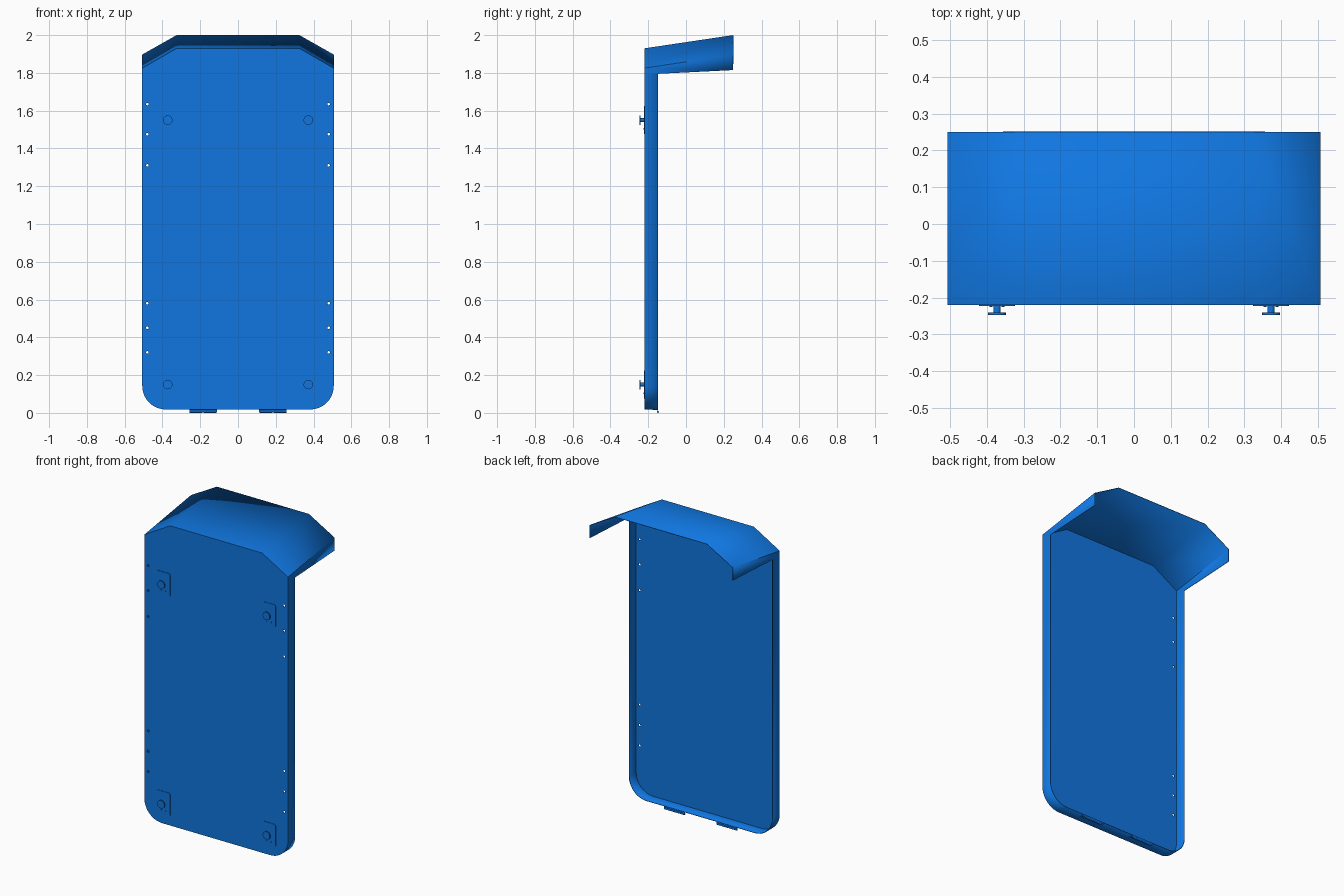
import bpy, bmesh, math
from mathutils import Matrix, Vector

if "Cube" in bpy.data.objects:
    bpy.data.objects.remove(bpy.data.objects["Cube"])

blue = bpy.data.materials.new("blue_paint")
blue.diffuse_color = (0.005, 0.18, 0.74, 1)
blue.use_nodes = True
blue.node_tree.nodes["Principled BSDF"].inputs["Base Color"].default_value = blue.diffuse_color


def finish(bm, name):
    bmesh.ops.recalc_face_normals(bm, faces=bm.faces)
    me = bpy.data.meshes.new(name)
    bm.to_mesh(me)
    bm.free()
    ob = bpy.data.objects.new(name, me)
    bpy.context.collection.objects.link(ob)
    me.materials.append(blue)
    return ob


def smooth(ob):
    bpy.ops.object.select_all(action='DESELECT')
    ob.select_set(True)
    bpy.context.view_layer.objects.active = ob
    bpy.ops.object.shade_smooth_by_angle(angle=math.radians(30))


def corner(cx, cz, r, a0, n):
    """Quarter arc of a rounded corner, starting at a0 degrees."""
    return [(cx + r * math.cos(math.radians(a0 + 90 * i / n)),
             cz + r * math.sin(math.radians(a0 + 90 * i / n))) for i in range(n + 1)]


def cylinder(bm, r, length, pos, axis, seg=24):
    rot = Vector((0, 0, 1)).rotation_difference(Vector(axis)).to_matrix().to_4x4()
    bmesh.ops.create_cone(bm, cap_ends=True, segments=seg, radius1=r, radius2=r,
                          depth=length, matrix=Matrix.Translation(pos) @ rot)


def box(bm, size, pos):
    bmesh.ops.create_cube(bm, size=1, matrix=Matrix.Translation(pos) @ Matrix.Diagonal((*size, 1)))


# Sheet panel with its folded rim and the rain hood
W, FRONT, RIM, BACK = 0.507, -0.22, -0.148, 0.25
low = corner(-W + 0.125, 0.143, 0.125, 180, 10) + corner(W - 0.125, 0.143, 0.125, 270, 10)
low = [(-W, 1.795)] + low + [(W, 1.795)]
top = [(W, 1.825), (0.325, 1.93), (-0.325, 1.93), (-W, 1.825)]
hood = [(W, 1.815), (W, 1.897), (0.325, 2.0), (-0.325, 2.0), (-W, 1.897), (-W, 1.815)]
bm = bmesh.new()


def ring(pts, y):
    return [bm.verts.new((x, y, z)) for x, z in pts]


f_low, f_top = ring(low, FRONT), ring(top, FRONT)
r_low, h = ring(low, RIM), ring(hood, BACK)
bm.faces.new(f_low + f_top)
for i in range(len(low) - 1):
    bm.faces.new((f_low[i], f_low[i + 1], r_low[i + 1], r_low[i]))
for i in range(3):
    bm.faces.new((f_top[i], f_top[i + 1], h[i + 2], h[i + 1]))
bm.faces.new((f_low[-1], f_top[0], h[1], h[0], r_low[-1]))
bm.faces.new((f_low[0], r_low[0], h[5], h[4], f_top[3]))
bmesh.ops.recalc_face_normals(bm, faces=bm.faces)
# make the outside face forward so the thickness grows inward
front = max(bm.faces, key=lambda f: abs(f.normal.y) * f.calc_area())
if front.normal.y > 0:
    bmesh.ops.reverse_faces(bm, faces=bm.faces)
me = bpy.data.meshes.new("panel_with_hood")
bm.to_mesh(me)
bm.free()
panel = bpy.data.objects.new("panel_with_hood", me)
bpy.context.collection.objects.link(panel)
me.materials.append(blue)
smooth(panel)
sheet = panel.modifiers.new("sheet", 'SOLIDIFY')
sheet.thickness = 0.004
sheet.offset = -1
sheet.use_even_offset = True

# Small screw holes down both sides
bm = bmesh.new()
for sx in (-1, 1):
    for z in (1.635, 1.475, 1.31, 0.58, 0.45, 0.32):
        cylinder(bm, 0.007, 0.04, (sx * 0.48, FRONT, z), (0, 1, 0), 12)
cutter = finish(bm, "hole_cutter")
cutter.hide_render = True
cut = panel.modifiers.new("holes", 'BOOLEAN')
cut.operation, cut.solver, cut.object = 'DIFFERENCE', 'EXACT', cutter
bpy.context.view_layer.objects.active = panel
for m in ("sheet", "holes"):
    bpy.ops.object.modifier_apply(modifier=m)
bpy.data.objects.remove(cutter)

# Four latches: rounded plate, stem, round knob and two rivets
for side, sx in (("left", -1), ("right", 1)):
    for level, z in (("upper", 1.55), ("lower", 0.15)):
        x = sx * 0.372
        bm = bmesh.new()
        outline = []
        for a, cx, cz in ((0, 1, 1), (90, -1, 1), (180, -1, -1), (270, 1, -1)):
            outline += corner(x + cx * 0.037, z + cz * 0.062, 0.012, a, 4)
        face = bm.faces.new([bm.verts.new((px, FRONT, pz)) for px, pz in outline])
        new = bmesh.ops.extrude_face_region(bm, geom=[face])["geom"]
        bmesh.ops.translate(bm, vec=(0, -0.003, 0),
                            verts=[v for v in new if isinstance(v, bmesh.types.BMVert)])
        cylinder(bm, 0.010, 0.022, (x, -0.231, z), (0, 1, 0))
        cylinder(bm, 0.025, 0.007, (x, -0.2435, z), (0, 1, 0), 32)
        for dx in (-0.016, 0.016):
            cylinder(bm, 0.004, 0.003, (x + dx, -0.2235, z - 0.045), (0, 1, 0), 10)
        smooth(finish(bm, f"{level}_{side}_latch"))

# Two hinges under the rear edge of the bottom rim
for side, sx in (("left", -1), ("right", 1)):
    x = sx * 0.185
    bm = bmesh.new()
    box(bm, (0.146, 0.03, 0.004), (x, -0.162, 0.0165))
    box(bm, (0.146, 0.004, 0.012), (x, -0.149, 0.012))
    for dx in (-0.037, 0.037):
        cylinder(bm, 0.0055, 0.07, (x + dx, -0.149, 0.0055), (1, 0, 0), 16)
    smooth(finish(bm, f"{side}_hinge"))
